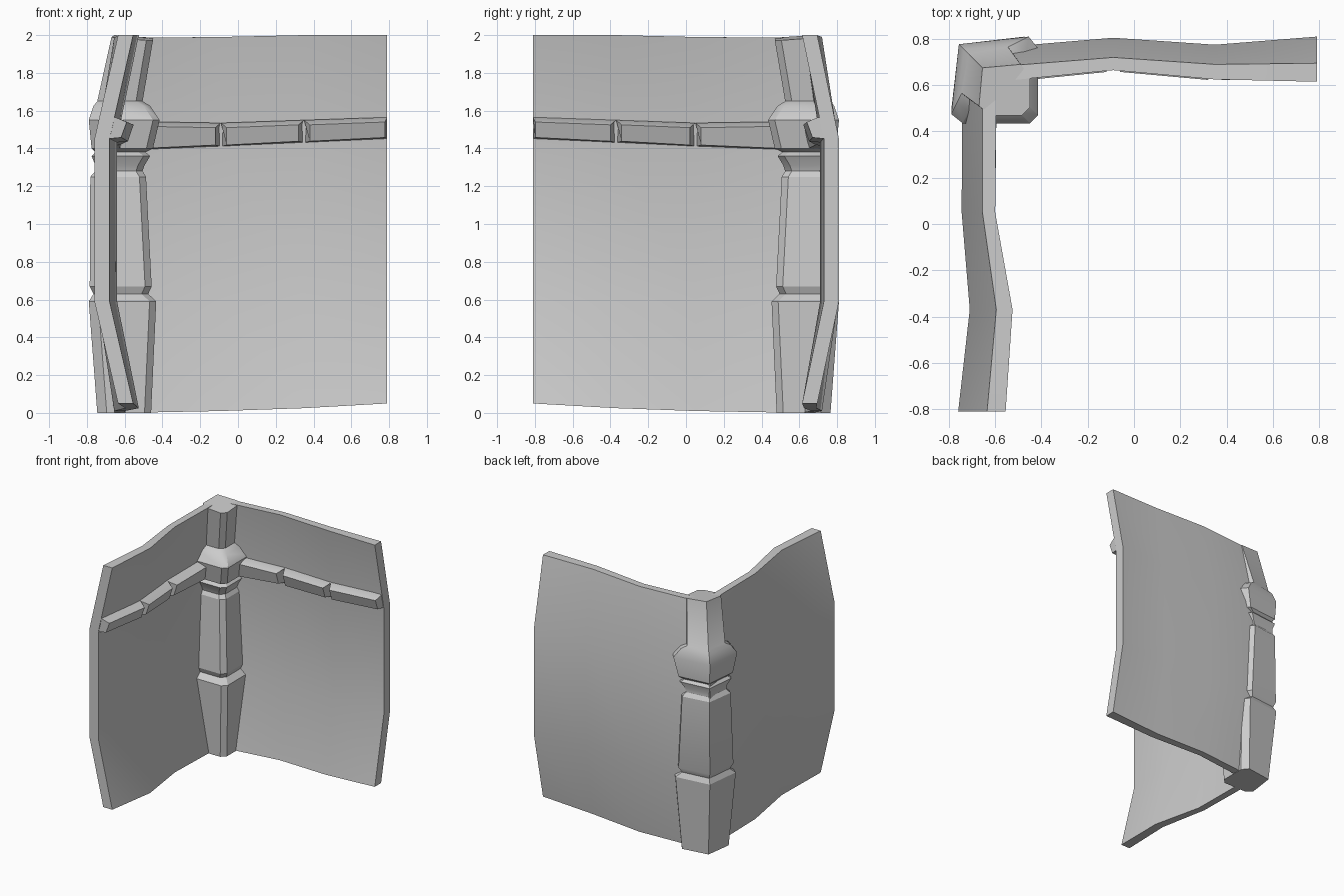
import bpy, bmesh, math
from mathutils import Vector

if "Cube" in bpy.data.objects:
    bpy.data.objects.remove(bpy.data.objects["Cube"])


def make_object(name, verts, faces, angle=30):
    mesh = bpy.data.meshes.new(name)
    mesh.from_pydata([tuple(v) for v in verts], [], faces)
    bm = bmesh.new()
    bm.from_mesh(mesh)
    bmesh.ops.recalc_face_normals(bm, faces=bm.faces)
    bm.to_mesh(mesh)
    bm.free()
    ob = bpy.data.objects.new(name, mesh)
    bpy.context.collection.objects.link(ob)
    bpy.ops.object.select_all(action='DESELECT')
    ob.select_set(True)
    bpy.context.view_layer.objects.active = ob
    bpy.ops.object.shade_smooth_by_angle(angle=math.radians(angle))
    return ob


def loft(rings):
    """Join closed rings of equal length and cap both ends."""
    n = len(rings[0])
    verts = [v for r in rings for v in r]
    faces = [(k * n + i, k * n + (i + 1) % n, (k + 1) * n + (i + 1) % n, (k + 1) * n + i)
             for k in range(len(rings) - 1) for i in range(n)]
    faces += [tuple(range(n)), tuple(range((len(rings) - 1) * n, len(rings) * n))]
    return verts, faces


# Wall columns: outer point at mid height, outer point at top/bottom,
# inward thickness vector, bottom z, top z
columns = [
    ((-0.76, -0.81), (-0.635, -0.81), (0.08, 0), 0.05, 2.0),
    ((-0.71, -0.37), (-0.595, -0.37), (0.07, 0), 0.025, 2.0),
    ((-0.745, 0.05), (-0.655, 0.05), (0.055, 0), 0.01, 1.99),
    ((-0.742, 0.75), (-0.655, 0.675), (0.06, -0.06), 0.0, 1.985),
    ((-0.09, 0.805), (-0.09, 0.72), (0, -0.055), 0.01, 1.99),
    ((0.35, 0.775), (0.35, 0.69), (0, -0.065), 0.025, 2.0),
    ((0.79, 0.81), (0.79, 0.695), (0, -0.08), 0.05, 2.0),
]

# Bowed corner wall: one closed vertical cross-section per column
rings = []
for mid, end, thick, z0, z1 in columns:
    outer = [(*end, z0), (*mid, 0.59), (*mid, 1.45), (*end, z1)]
    inner = [(x + thick[0], y + thick[1], z) for x, y, z in outer]
    rings.append(outer + inner[::-1])
make_object("corner_wall", *loft(rings))


# Rail blocks: three per wall, running from the corner to the free end
def rail_block(name, c0, c1, step, last):
    p0, p1 = [Vector(c[0]) + Vector(c[2]) for c in (c0, c1)]
    along = (p1 - p0).normalized()
    inward = (Vector((1, 0)) if abs(along.y) > abs(along.x) else Vector((0, -1)))
    zlow = (1.385, 1.41, 1.43, 1.45)
    ztop = (1.545, 1.535, 1.55, 1.565)
    out = []
    for p, k, sgn in ((p0, step, 1), (p1, step + 1, -1)):
        lo, hi = zlow[k], ztop[k]
        taper = 0.012 if (last and sgn < 0) else 0.03
        back, front = p - inward * 0.02, p + inward * 0.09 + along * taper * sgn
        low = p + inward * 0.06 + along * taper * sgn
        out.append([(*back, lo), (*low, lo + 0.008), (*front, hi - 0.025),
                    (*(p + inward * 0.03), hi), (*back, hi)])
    make_object(name, *loft(out))


for side, order in (("left", (3, 2, 1, 0)), ("back", (3, 4, 5, 6))):
    for k in range(3):
        rail_block(f"{side}_rail_block_{k + 1}", columns[order[k]],
                   columns[order[k + 1]], k, k == 2)


# Corner pillar: z, outer corner, outer side reach, inner face
levels = [
    (0.00, 0.715, 0.745, 0.46), (0.59, 0.757, 0.79, 0.433),
    (0.63, 0.74, 0.765, 0.475), (0.67, 0.755, 0.785, 0.457),
    (1.25, 0.75, 0.782, 0.487), (1.28, 0.735, 0.755, 0.505),
    (1.31, 0.735, 0.755, 0.495), (1.36, 0.75, 0.775, 0.465),
    (1.38, 0.73, 0.755, 0.49), (1.40, 0.75, 0.775, 0.45),
    (1.55, 0.757, 0.79, 0.415), (1.625, 0.735, 0.765, 0.465),
    (1.65, 0.715, 0.745, 0.505), (2.00, 0.655, 0.67, 0.45),
]
rings = []
for z, a, s, i in levels:
    pts = [(-a, -a), (-i - 0.04, -s), (-i, -s + 0.05), (-i, -i - 0.035),
           (-i - 0.035, -i), (-s + 0.05, -i), (-s, -i - 0.04)]
    ring = []
    for p, q in pts:
        # the top face dips toward the room
        dip = 0.03 * (p + q + 2 * a) / (2 * (a - i)) if z == 2.0 else 0
        ring.append((p, 0.02 - q, z - dip))
    rings.append(ring)
make_object("corner_pillar", *loft(rings), angle=25)
